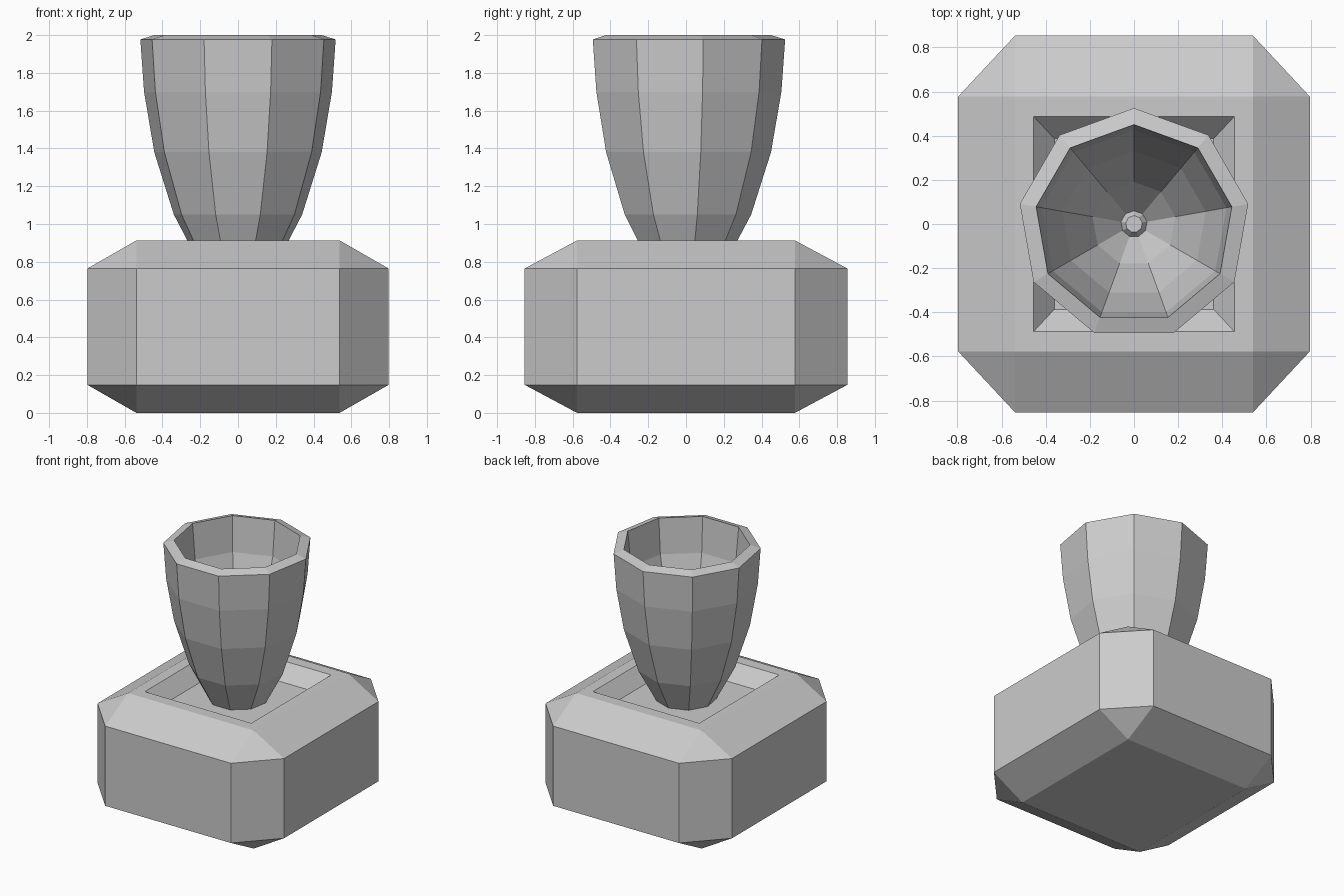
import bpy, bmesh
from math import sin, cos, tau
from mathutils import Vector

if "Cube" in bpy.data.objects:
    bpy.data.objects.remove(bpy.data.objects["Cube"])


def add_object(name, bm):
    bmesh.ops.recalc_face_normals(bm, faces=bm.faces[:])
    mesh = bpy.data.meshes.new(name)
    bm.to_mesh(mesh)
    bm.free()
    obj = bpy.data.objects.new(name, mesh)
    bpy.context.collection.objects.link(obj)
    return obj


def lathe(name, profile, sides):
    """Closed faceted solid turned around z, one corner facing +y."""
    bm = bmesh.new()
    rings = [[bm.verts.new((r * sin(tau * i / sides), r * cos(tau * i / sides), z))
              for i in range(sides)] for r, z in profile]
    for a, b in zip(rings, rings[1:]):
        for i in range(sides):
            j = (i + 1) % sides
            bm.faces.new((a[i], a[j], b[j], b[i]))
    bm.faces.new(rings[0])
    bm.faces.new(rings[-1])
    return add_object(name, bm)


# Chamfered block with a sunken, sloping recess in its top
bm = bmesh.new()
bmesh.ops.create_cube(bm, size=2)
bmesh.ops.bevel(bm, geom=bm.edges[:], offset=0.325, segments=1,
                profile=0.5, affect='EDGES')
bm.normal_update()
top = max(bm.faces, key=lambda f: f.normal.z)
bmesh.ops.inset_region(bm, faces=[top], thickness=0.147)
bmesh.ops.inset_region(bm, faces=[top], thickness=0.168)
bmesh.ops.translate(bm, verts=top.verts[:], vec=(0, 0, -0.24))
bmesh.ops.scale(bm, verts=bm.verts[:], vec=Vector((0.797, 0.854, 0.4565)))
bmesh.ops.translate(bm, verts=bm.verts[:], vec=(0, 0, 0.4565))
add_object("base_block", bm)

# Nine-sided hollow cup: outer wall, rim, inner wall, small raised knob
lathe("cup", [(0.05, 0.60), (0.17, 0.72), (0.345, 1.05), (0.45, 1.38),
              (0.505, 1.70), (0.525, 1.977),
              (0.45, 2.0), (0.425, 1.73), (0.33, 1.42), (0.19, 1.14),
              (0.06, 0.97), (0.038, 1.0)], 9)
